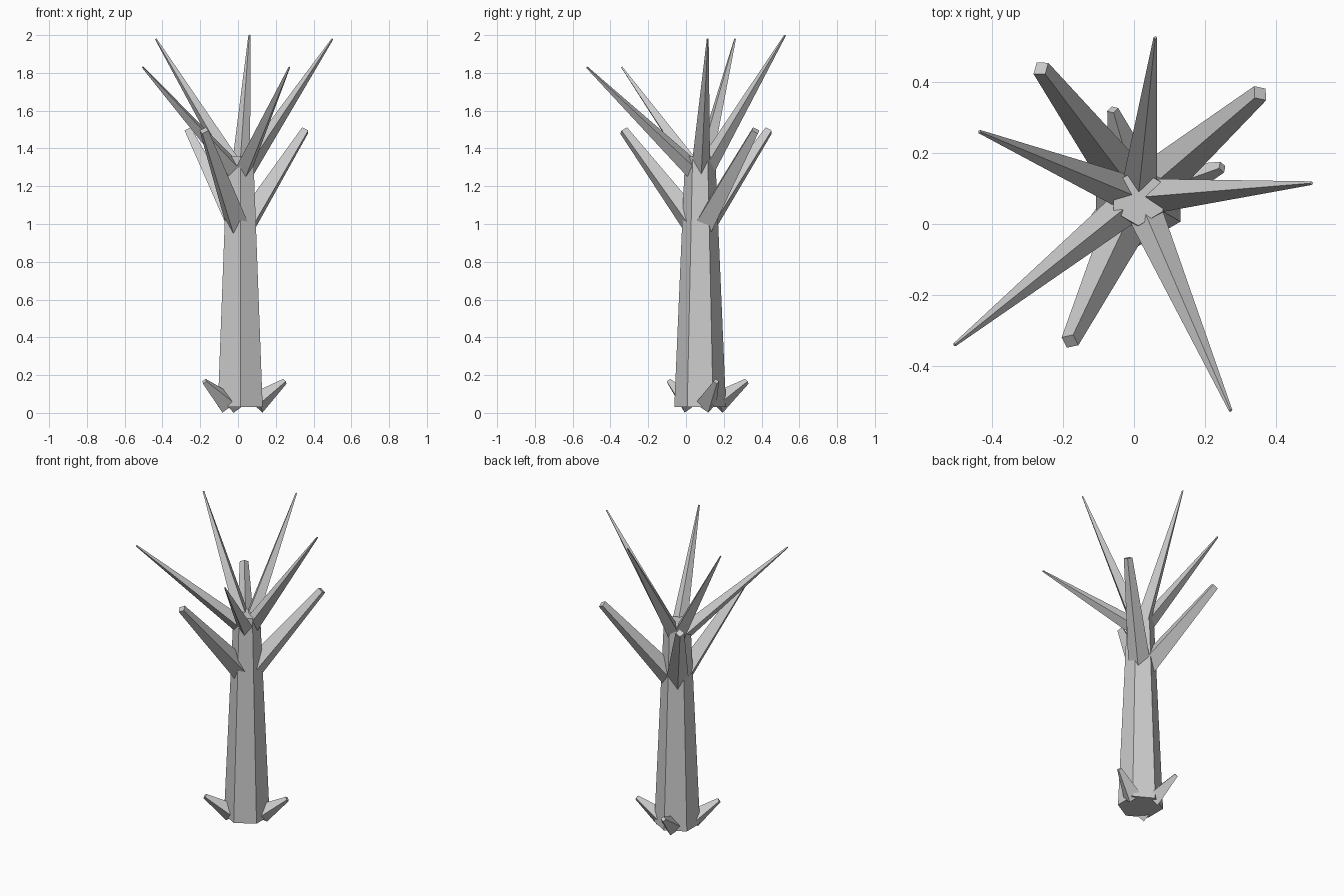
import bpy
import math
from mathutils import Vector, Matrix

cube = bpy.data.objects.get("Cube")
if cube:
    bpy.data.objects.remove(cube, do_unlink=True)

GREY = (0.6, 0.6, 0.6, 1.0)
bark = bpy.data.materials.new("pale_grey_bark")
bark.use_nodes = True
bark.diffuse_color = GREY
bsdf = bark.node_tree.nodes["Principled BSDF"]
bsdf.inputs["Base Color"].default_value = GREY
bsdf.inputs["Roughness"].default_value = 0.9

AXIS = Vector((0.012, 0.075, 0))


def tapered(name, start, end, r_start, r_end, sides):
    """Flat-shaded tapered prism from start to end, one corner kept uppermost."""
    start, end = Vector(start), Vector(end)
    along = (end - start).normalized()
    side = Vector((0, 0, 1)).cross(along)
    side = side.normalized() if side.length > 1e-4 else Vector((1, 0, 0))
    up = along.cross(side)
    bpy.ops.mesh.primitive_cone_add(vertices=sides, radius1=r_start,
                                    radius2=r_end, depth=(end - start).length)
    obj = bpy.context.object
    obj.name = name
    turn = Matrix((side, up, along)).transposed().to_4x4()
    obj.matrix_world = Matrix.Translation((start + end) / 2) @ turn
    obj.data.materials.append(bark)
    return obj


def limbs(name, tips, out, height, r_start, r_end):
    """Four-sided limbs that leave the trunk axis towards each tip."""
    for i, tip in enumerate(tips, 1):
        tip = Vector(tip)
        heading = tip - AXIS
        heading.z = 0
        start = AXIS + heading.normalized() * out + Vector((0, 0, height))
        tapered(f"{name}_{i}", start, tip, r_start, r_end, 4)


# Six-sided trunk with corners facing front and back
tapered("trunk", AXIS + Vector((0, 0, 0.03)), AXIS + Vector((0, 0, 1.36)),
        0.137, 0.08, 6)

# Long pointed branches at the crown
limbs("crown_branch", [(0.06, 0.525, 2.0), (-0.435, 0.26, 1.98),
                       (-0.505, -0.34, 1.83), (0.272, -0.525, 1.83),
                       (0.5, 0.115, 1.98)], 0.01, 1.26, 0.052, 0.005)

# Short blunt branches lower down
limbs("lower_branch", [(0.355, 0.368, 1.495), (-0.262, 0.438, 1.495),
                       (-0.18, -0.33, 1.495)], 0.03, 0.99, 0.068, 0.026)

# Stubby roots that curl up around the foot
limbs("root", [(0.248, 0.16, 0.167), (-0.06, 0.322, 0.167),
               (-0.178, -0.09, 0.167)], 0.09, 0.05, 0.06, 0.016)
